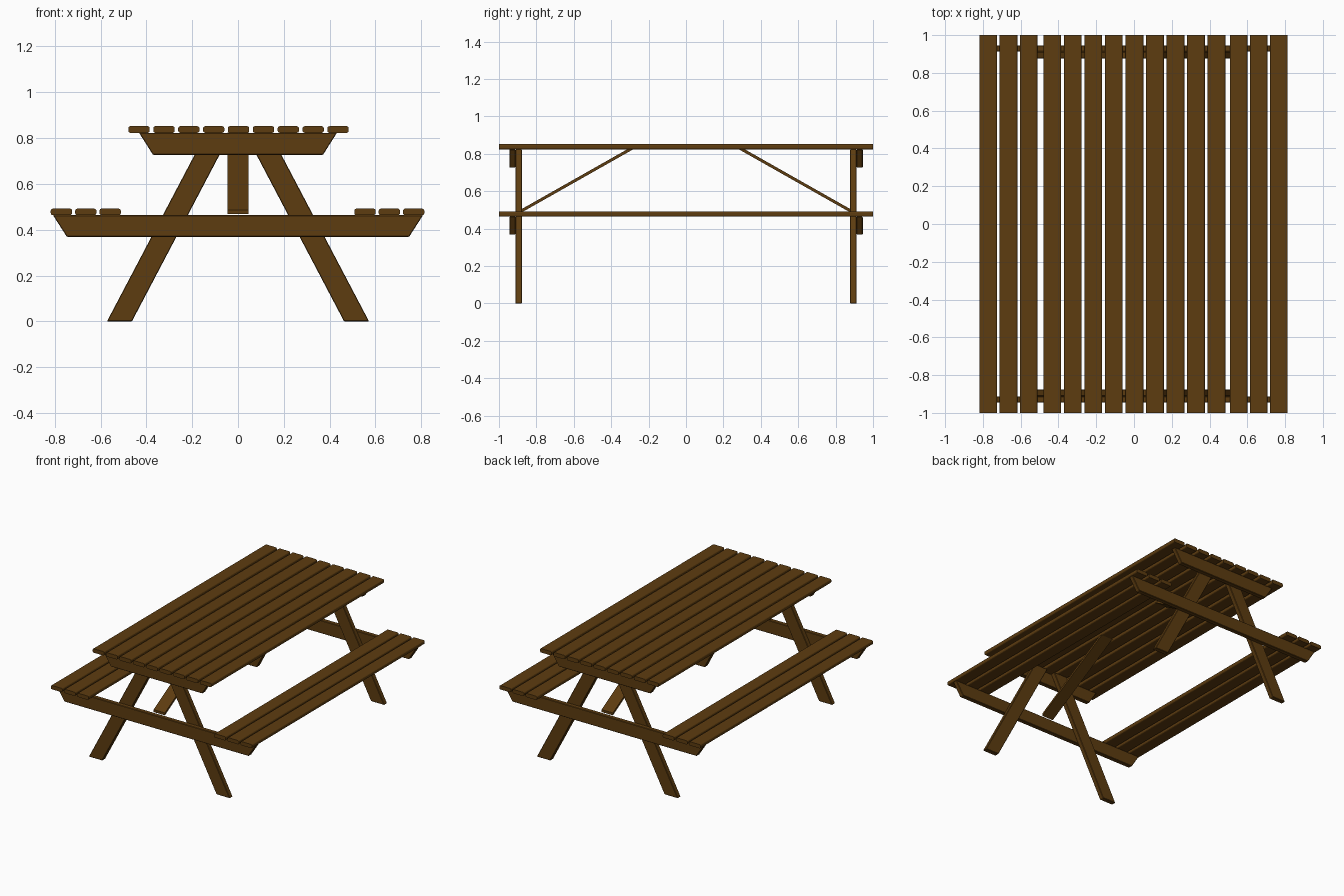
import bpy, bmesh
from mathutils import Vector

if "Cube" in bpy.data.objects:
    bpy.data.objects.remove(bpy.data.objects["Cube"])

wood = bpy.data.materials.new("brown_wood")
wood.diffuse_color = (0.11, 0.045, 0.005, 1)
wood.use_nodes = True
wood.node_tree.nodes["Principled BSDF"].inputs["Base Color"].default_value = wood.diffuse_color


def prism(name, profile, direction, bevel, segments, long_only=False):
    """Extrude a planar profile along a direction and round its edges."""
    bm = bmesh.new()
    face = bm.faces.new([bm.verts.new(p) for p in profile])
    d = Vector(direction)
    out = bmesh.ops.extrude_face_region(bm, geom=[face], use_keep_orig=True)
    bmesh.ops.translate(bm, vec=d, verts=[g for g in out["geom"] if isinstance(g, bmesh.types.BMVert)])
    bmesh.ops.recalc_face_normals(bm, faces=bm.faces)
    if bevel:
        edges = [e for e in bm.edges if not long_only or
                 abs((e.verts[0].co - e.verts[1].co).normalized().dot(d.normalized())) > 0.99]
        bmesh.ops.bevel(bm, geom=edges, offset=bevel, segments=segments, profile=0.5, affect='EDGES')
    mesh = bpy.data.meshes.new(name)
    bm.to_mesh(mesh)
    bm.free()
    mesh.materials.append(wood)
    obj = bpy.data.objects.new(name, mesh)
    bpy.context.collection.objects.link(obj)
    return obj


def plank(name, x, z0, z1, half=0.0465):
    pts = [(x - half, -1, z0), (x + half, -1, z0), (x + half, -1, z1), (x - half, -1, z1)]
    prism(name, pts, (0, 2, 0), 0.009, 3, True)


# table top planks
for i in range(9):
    plank(f"table_plank_{i + 1}", 0.0025 + (i - 4) * 0.1086, 0.823, 0.852)

# seat planks on both sides
for i in range(3):
    plank(f"left_seat_plank_{i + 1}", -0.771 + i * 0.1065, 0.464, 0.492)
    plank(f"right_seat_plank_{i + 1}", 0.767 - i * 0.1065, 0.464, 0.492)

for s, end in ((-1, "front"), (1, "back")):
    # cross beams with slanted ends
    for name, top, low, z1, z0 in (("table_beam", 0.432, 0.371, 0.823, 0.727),
                                   ("seat_beam", 0.808, 0.747, 0.464, 0.369)):
        pts = [(-low, s * 0.912, z0), (low, s * 0.912, z0), (top, s * 0.912, z1), (-top, s * 0.912, z1)]
        prism(f"{end}_{name}", pts, (0, s * 0.033, 0), 0.003, 1)

    # splayed legs
    for m, side in ((-1, "left"), (1, "right")):
        pts = [(m * 0.572, 0), (m * 0.463, 0), (m * 0.03, 0.823), (m * 0.139, 0.823)]
        prism(f"{end}_{side}_leg", [(x, s * 0.877, z) for x, z in pts], (0, s * 0.035, 0), 0.003, 1)

    # diagonal brace from the seat beam up to the table top
    pts = [(0.912, 0.468), (0.912, 0.486), (0.313, 0.825), (0.281, 0.825)]
    prism(f"{end}_brace", [(-0.046, s * y, z) for y, z in pts], (0.092, 0, 0), 0, 1)
